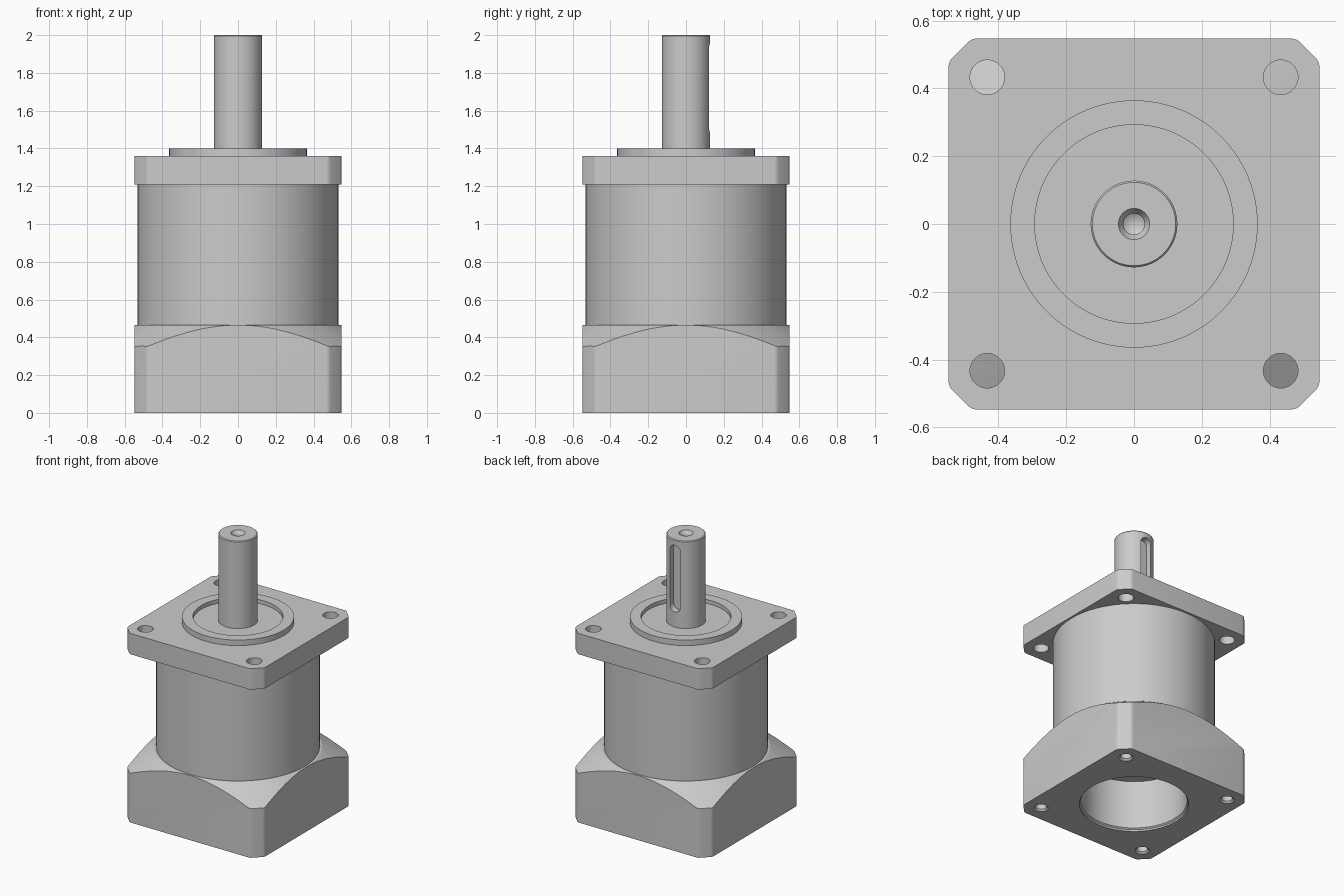
import bpy, bmesh, math
from mathutils import Matrix

if "Cube" in bpy.data.objects:
    bpy.data.objects.remove(bpy.data.objects["Cube"])

steel = bpy.data.materials.new("plain grey")
steel.use_nodes = True
grey = (0.6, 0.6, 0.6, 1)
steel.diffuse_color = grey
steel.node_tree.nodes["Principled BSDF"].inputs["Base Color"].default_value = grey

HALF = 0.547      # half width of the square parts
BOLT = 0.433      # bolt hole offset from the axis
CORNERS = [(sx * BOLT, sy * BOLT) for sx in (-1, 1) for sy in (-1, 1)]


def finish(name, bm):
    bmesh.ops.recalc_face_normals(bm, faces=bm.faces)
    mesh = bpy.data.meshes.new(name)
    bm.to_mesh(mesh)
    bm.free()
    mesh.materials.append(steel)
    obj = bpy.data.objects.new(name, mesh)
    bpy.context.collection.objects.link(obj)
    return obj


def lathe(name, profile, x=0, y=0, steps=96):
    """Closed solid turned from (radius, height) points, axis ends included."""
    bm = bmesh.new()
    rings = []
    for r, z in profile:
        if r == 0:
            rings.append([bm.verts.new((x, y, z))] * steps)
        else:
            turn = [2 * math.pi * i / steps for i in range(steps)]
            rings.append([bm.verts.new((x + r * math.cos(a), y + r * math.sin(a), z))
                          for a in turn])
    for low, high in zip(rings, rings[1:]):
        for i in range(steps):
            j = (i + 1) % steps
            corners = dict.fromkeys((low[i], low[j], high[j], high[i]))
            bm.faces.new(list(corners))
    return finish(name, bm)


def square_block(name, z0, z1):
    """Square plate with cut, slightly softened corners."""
    bm = bmesh.new()
    size = Matrix.Diagonal((2 * HALF, 2 * HALF, z1 - z0, 1))
    bmesh.ops.create_cube(bm, size=1,
                          matrix=Matrix.Translation((0, 0, (z0 + z1) / 2)) @ size)

    def upright():
        return [e for e in bm.edges
                if abs(e.verts[0].co.z - e.verts[1].co.z) > (z1 - z0) / 2]
    bmesh.ops.bevel(bm, geom=upright(), offset=0.068, segments=1, affect='EDGES')
    bmesh.ops.bevel(bm, geom=upright(), offset=0.012, segments=3, profile=0.5,
                    affect='EDGES')
    return finish(name, bm)


def combine(obj, tool, operation='DIFFERENCE'):
    tool.hide_render = True
    mod = obj.modifiers.new("cut", 'BOOLEAN')
    mod.operation = operation
    mod.solver = 'EXACT'
    mod.object = tool
    bpy.context.view_layer.objects.active = obj
    bpy.ops.object.modifier_apply(modifier=mod.name)
    bpy.data.objects.remove(tool)


# Motor adapter: square block turned to a cone on top, bored from below
adapter = square_block("motor_adapter", 0, 0.6)
combine(adapter, lathe("cone_tool", [(0, -0.1), (0.85, -0.1), (0.85, 0.275),
                                     (0.547, 0.465), (0, 0.465)], steps=160),
        'INTERSECT')
combine(adapter, lathe("bore_tool", [(0, -0.1), (0.358, -0.1), (0.358, 0.012),
                                     (0.348, 0.02), (0.348, 0.37), (0, 0.37)]))
for x, y in CORNERS:
    combine(adapter, lathe("bolt_tool", [(0, -0.1), (0.048, -0.1), (0.048, 0),
                                         (0.036, 0.012), (0.036, 0.2), (0, 0.22)],
                           x, y, 32))

# Cylindrical gear housing
housing = lathe("gear_housing", [(0, 0.46), (0.533, 0.46), (0.533, 1.215), (0, 1.215)])

# Output flange with through holes and a shallow seal recess
flange = square_block("output_flange", 1.21, 1.36)
for x, y in CORNERS:
    combine(flange, lathe("hole_tool", [(0, 1.1), (0.051, 1.1), (0.051, 1.5), (0, 1.5)],
                          x, y, 40))

# Raised centring ring
pilot = lathe("pilot_ring", [(0, 1.35), (0.365, 1.35), (0.365, 1.4), (0.293, 1.4),
                             (0.293, 1.372), (0, 1.372)])

# Output shaft with chamfered end and centre hole
shaft = lathe("output_shaft", [(0, 1.365), (0.128, 1.365), (0.128, 1.994), (0.123, 2),
                               (0.046, 2), (0.031, 1.975), (0.031, 1.88), (0, 1.86)],
              steps=64)

# Round-ended keyway on the back of the shaft
bm = bmesh.new()
KEY_R, KEY_MID, KEY_HALF = 0.042, 1.72, 0.24
outline = []
for i in range(34):
    side = 1 if i < 17 else -1
    a = math.pi * (i % 17) / 16 + (0 if side > 0 else math.pi)
    outline.append(bm.verts.new((KEY_R * math.cos(a), 0.08,
                                 KEY_MID + side * (KEY_HALF - KEY_R) + KEY_R * math.sin(a))))
face = bm.faces.new(outline)
moved = bmesh.ops.extrude_face_region(bm, geom=[face], use_keep_orig=True)["geom"]
bmesh.ops.translate(bm, vec=(0, 0.2, 0),
                    verts=[v for v in moved if isinstance(v, bmesh.types.BMVert)])
combine(shaft, finish("keyway_tool", bm))

# Smooth turned surfaces while keeping machined edges crisp
bpy.ops.object.select_all(action='DESELECT')
for part in (adapter, housing, flange, pilot, shaft):
    part.select_set(True)
bpy.context.view_layer.objects.active = housing
bpy.ops.object.shade_smooth_by_angle(angle=math.radians(25))
